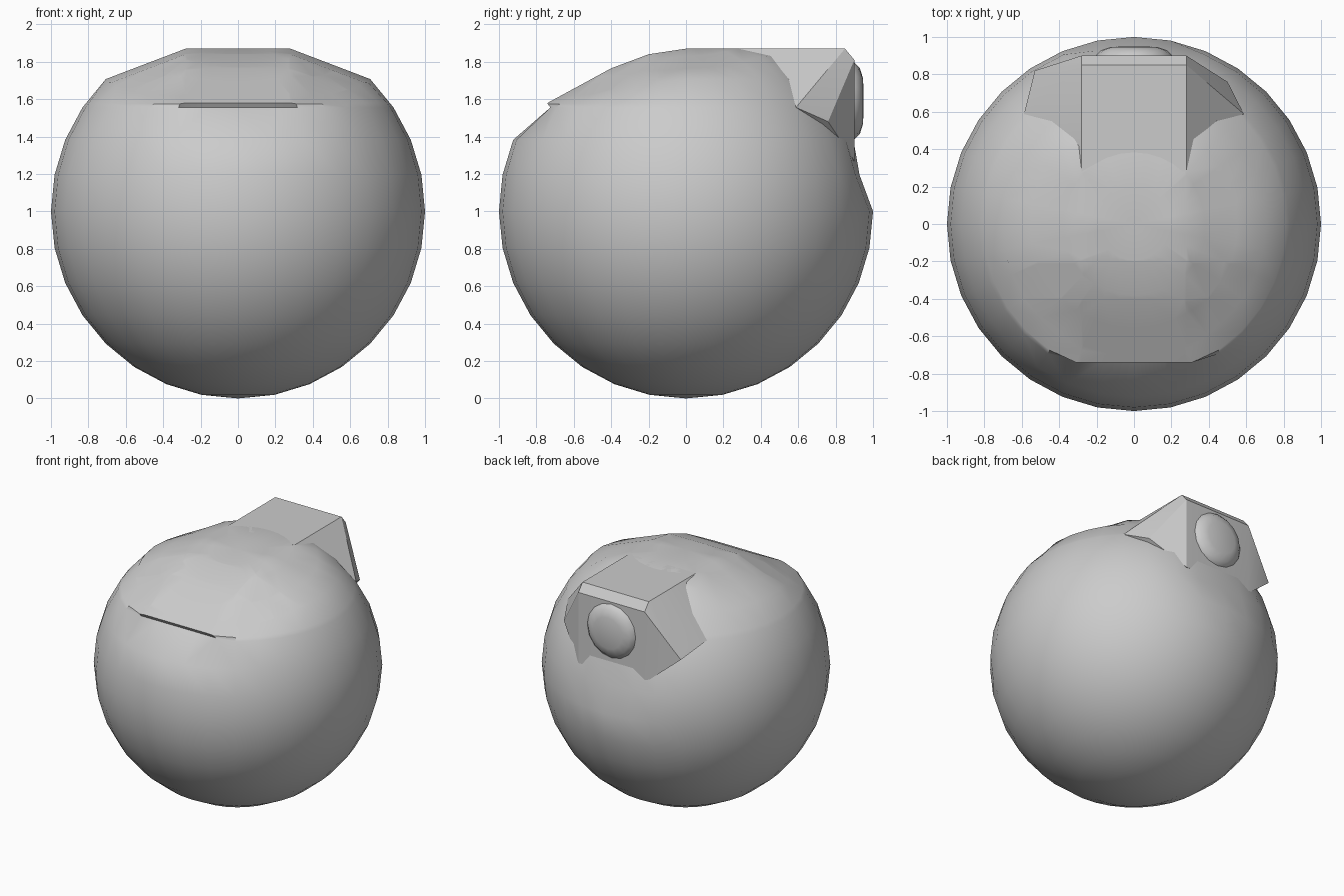
import bpy
import bmesh
import math
from mathutils import Vector, Matrix

old = bpy.data.objects.get("Cube")
if old:
    bpy.data.objects.remove(old, do_unlink=True)

GREY = (0.6, 0.6, 0.6, 1)
grey = bpy.data.materials.new("plain_grey")
grey.use_nodes = True
grey.diffuse_color = GREY
grey.node_tree.nodes["Principled BSDF"].inputs["Base Color"].default_value = GREY


def finish(bm, name, angle):
    bmesh.ops.recalc_face_normals(bm, faces=bm.faces)
    mesh = bpy.data.meshes.new(name)
    bm.to_mesh(mesh)
    bm.free()
    obj = bpy.data.objects.new(name, mesh)
    bpy.context.collection.objects.link(obj)
    mesh.materials.append(grey)
    bpy.ops.object.select_all(action='DESELECT')
    obj.select_set(True)
    bpy.context.view_layer.objects.active = obj
    bpy.ops.object.shade_smooth_by_angle(angle=math.radians(angle))
    return obj


# Height of the flattened cap along its centre line
RIDGE = [(-0.74, 1.58), (-0.4, 1.765), (-0.2, 1.84), (0, 1.87), (1, 1.87)]


def cap_height(x, y):
    z = RIDGE[0][1]
    for (y0, z0), (y1, z1) in zip(RIDGE, RIDGE[1:]):
        if y0 <= y <= y1:
            z = z0 + (z1 - z0) * (y - y0) / (y1 - y0)
    return z - 0.38 * max(abs(x) - 0.28, 0)


# Round body with a flattened cap and a front lip
bm = bmesh.new()
bmesh.ops.create_uvsphere(bm, u_segments=32, v_segments=16, radius=1,
                          matrix=Matrix.Translation((0, 0, 1)))


def cut_upper(point, normal, low):
    faces = [f for f in bm.faces if f.calc_center_median().z > low]
    geom = set(faces)
    for f in faces:
        geom.update(f.edges)
        geom.update(f.verts)
    bmesh.ops.bisect_plane(bm, geom=list(geom), plane_co=point, plane_no=normal)


for side in (-0.28, 0.28):
    cut_upper((side, 0, 0), (1, 0, 0), 1.6)
for y in (-0.4, -0.2):
    cut_upper((0, y, 0), (0, 1, 0), 1.7)
cut_upper((0, 0, 1.58), (0, 0, 1), 1.56)

for v in bm.verts:
    x, y, z = v.co
    if z > 1.57:
        y = max(y, -0.74)
        z = max(min(z, cap_height(x, y)), 1.575)
    elif z > 1.5:
        y = max(y, -0.725)
    if y > 0.5 and z > 1:
        y = min(y, max(1 - 0.37 * (z - 1), 0.895))
    v.co = (x, y, z)
finish(bm, "round_body", 35)

# Box housing at the rear, flared into the body at its sides
bm = bmesh.new()
for s, flare in ((1, (0.5, 0.76, 1.48)), (-1, (-0.53, 0.82, 1.48))):
    for p in [(0.28, 0.28, 1.87), (0.28, 0.85, 1.87), (0.28, 0.9, 1.81),
              (0.28, 0.9, 1.27), (0.588, 0.588, 1.556), (0.28, 0.3, 1.3)]:
        bm.verts.new((s * p[0], p[1], p[2]))
    bm.verts.new(flare)
bmesh.ops.convex_hull(bm, input=bm.verts[:])
bmesh.ops.dissolve_limit(bm, angle_limit=0.01, verts=bm.verts[:], edges=bm.edges[:])
finish(bm, "rear_housing", 25)

# Shallow round lens on the back face
bm = bmesh.new()
profile = [(0.21, -0.01), (0.205, 0.005), (0.175, 0.035), (0.12, 0.052), (0, 0.055)]
verts = [bm.verts.new((r, 0.895 + d, 1.59)) for r, d in profile]
edges = [bm.edges.new(pair) for pair in zip(verts, verts[1:])]
bmesh.ops.spin(bm, geom=verts + edges, cent=Vector((0, 0, 1.59)), axis=(0, 1, 0),
               angle=math.tau, steps=16, use_duplicate=False)
bmesh.ops.remove_doubles(bm, verts=bm.verts[:], dist=0.001)
finish(bm, "rear_lens", 35)
